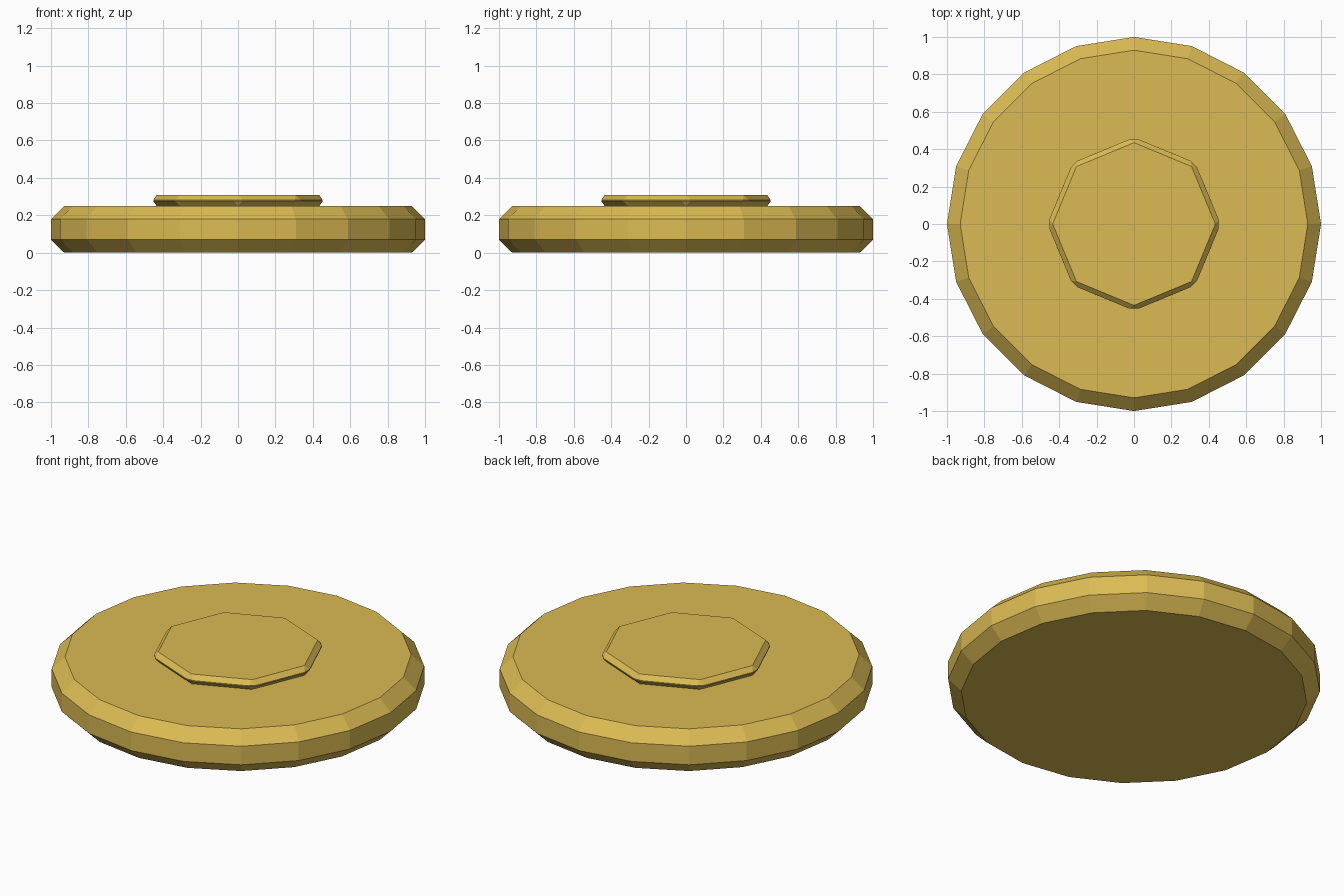
import bpy
import math

if "Cube" in bpy.data.objects:
    bpy.data.objects.remove(bpy.data.objects["Cube"])

gold = bpy.data.materials.new("gold")
gold.diffuse_color = (0.71, 0.495, 0.087, 1.0)
gold.use_nodes = True
gold.node_tree.nodes["Principled BSDF"].inputs["Base Color"].default_value = gold.diffuse_color


def bevelled_disc(name, sides, radius, z_low, z_high, bevel):
    """Flat-shaded disc with chamfers on every edge sharper than 30 degrees."""
    bpy.ops.mesh.primitive_cylinder_add(
        vertices=sides, radius=radius, depth=z_high - z_low,
        location=(0, 0, (z_low + z_high) / 2))
    disc = bpy.context.object
    disc.name = name
    disc.data.materials.append(gold)
    mod = disc.modifiers.new("chamfer", 'BEVEL')
    mod.width = bevel
    mod.segments = 1
    mod.limit_method = 'ANGLE'
    mod.angle_limit = math.radians(30)
    return disc


# Wide round body
bevelled_disc("disc_body", 20, 1.0, 0.0, 0.25, 0.07)
# Raised octagonal centre, its upright corners chamfered too
bevelled_disc("raised_centre", 8, 0.463, 0.25, 0.308, 0.026)
